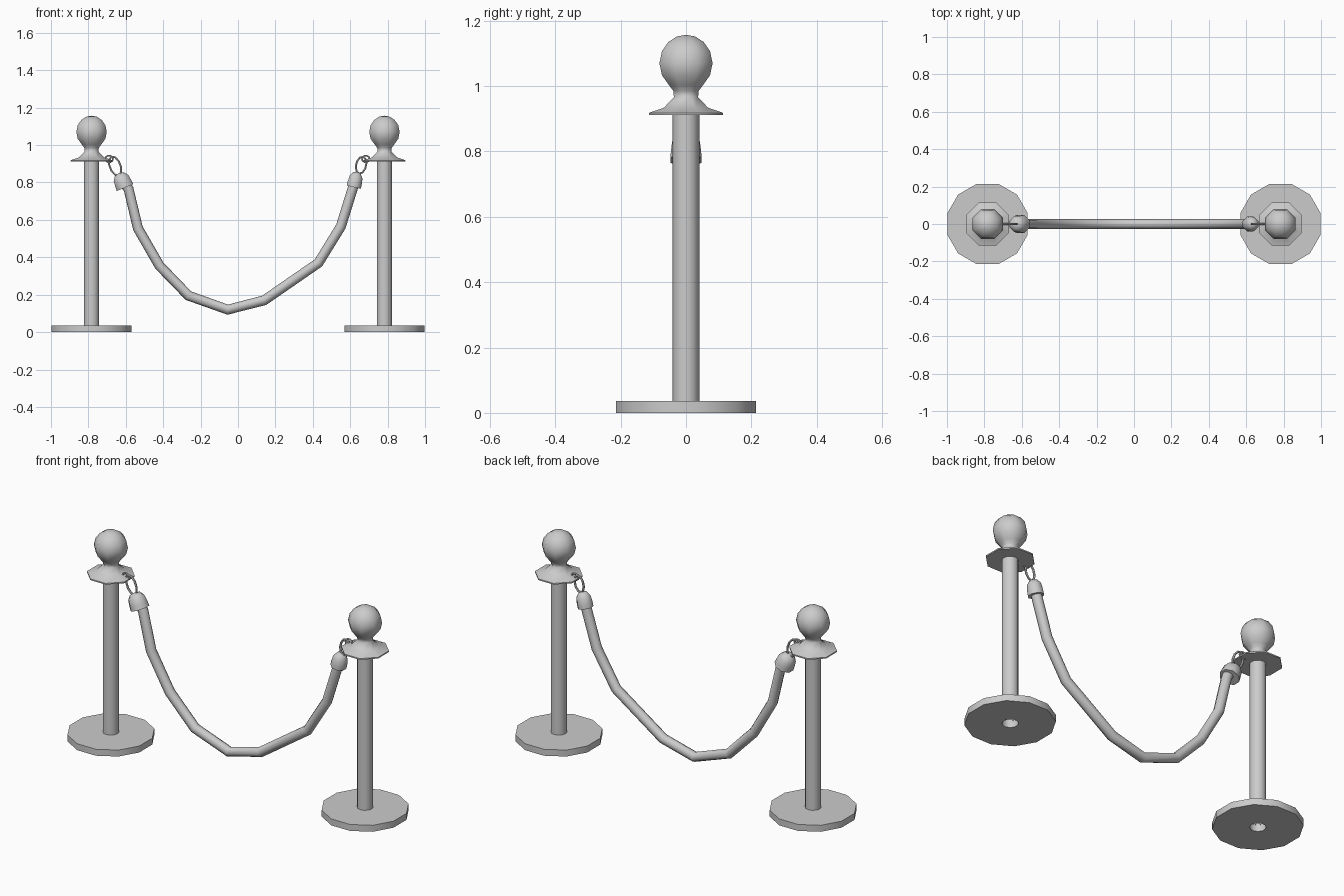
import bpy, bmesh
from math import sin, cos, pi, radians
from mathutils import Vector

if "Cube" in bpy.data.objects:
    bpy.data.objects.remove(bpy.data.objects["Cube"])


def finish(obj, angle=50):
    bpy.ops.object.select_all(action='DESELECT')
    obj.select_set(True)
    bpy.context.view_layer.objects.active = obj
    bpy.ops.object.shade_smooth_by_angle(angle=radians(angle))


def lathe(name, profile, sides, origin, axis=(0, 0, 1), turn=0.0):
    """Revolve (radius, height) points about an axis through origin."""
    bm = bmesh.new()
    rings = []
    for r, z in profile:
        if r == 0:
            rings.append([bm.verts.new((0, 0, z))] * sides)
        else:
            rings.append([bm.verts.new((r * cos(turn + 2 * pi * i / sides),
                                        r * sin(turn + 2 * pi * i / sides), z))
                          for i in range(sides)])
    for a, b in zip(rings, rings[1:]):
        for i in range(sides):
            j = (i + 1) % sides
            bm.faces.new(list(dict.fromkeys((a[i], a[j], b[j], b[i]))))
    mesh = bpy.data.meshes.new(name)
    bm.to_mesh(mesh)
    bm.free()
    obj = bpy.data.objects.new(name, mesh)
    obj.location = origin
    obj.rotation_euler = Vector(axis).to_track_quat('Z', 'Y').to_euler()
    bpy.context.collection.objects.link(obj)
    finish(obj)
    return obj


def tube(name, points, radius, cyclic=False, res=2):
    """Sweep a round section along a path."""
    curve = bpy.data.curves.new(name, 'CURVE')
    curve.dimensions = '3D'
    curve.bevel_depth = radius
    curve.bevel_resolution = res
    curve.use_fill_caps = not cyclic
    spline = curve.splines.new('POLY')
    spline.points.add(len(points) - 1)
    for p, co in zip(spline.points, points):
        p.co = (*co, 1)
    spline.use_cyclic_u = cyclic
    obj = bpy.data.objects.new(name, curve)
    bpy.context.collection.objects.link(obj)
    bpy.ops.object.select_all(action='DESELECT')
    obj.select_set(True)
    bpy.context.view_layer.objects.active = obj
    bpy.ops.object.convert(target='MESH')
    finish(bpy.context.object)


def ring(name, center, along, half_len, half_wid, radius):
    """Oval ring standing in the xz plane."""
    u = Vector(along).normalized()
    v = Vector((-u.z, 0, u.x))
    c = Vector(center)
    tube(name, [c + u * half_len * cos(2 * pi * i / 10) + v * half_wid * sin(2 * pi * i / 10)
                for i in range(10)], radius, True, 1)


# Finial: flared collar, neck and ball
ball = [(0.088 * sin(radians(a)), 1.07 + 0.087 * cos(radians(a))) for a in (140, 115, 90, 65, 42, 20)]
finial = [(0.04, 0.911), (0.123, 0.911), (0.123, 0.918), (0.073, 0.934), (0.04, 0.966),
          (0.042, 0.985)] + ball + [(0, 1.157)]

for side, x in (("left", -0.783), ("right", 0.783)):
    at = (x, 0, 0)
    # Flat base with a central hole, and the hollow post
    lathe(side + "_base", [(0.04, 0), (0.2225, 0), (0.2225, 0.036), (0.04, 0.036)],
          12, at, turn=pi / 12)
    lathe(side + "_post", [(0.041, 0.0), (0.041, 0.92)], 12, at)
    lathe(side + "_finial", finial, 8, at, turn=pi / 8)

# Sagging rope
path = [(-0.61, 0.80), (-0.585, 0.765), (-0.535, 0.555), (-0.42, 0.355), (-0.265, 0.195),
        (-0.055, 0.12), (0.14, 0.17), (0.43, 0.37), (0.55, 0.565), (0.62, 0.79)]
tube("rope", [(x, 0, z) for x, z in path], 0.027)

# End caps on the rope
lathe("left_rope_cap", [(0, 0), (0.052, 0), (0.05, 0.022), (0.046, 0.055), (0.028, 0.078), (0, 0.084)],
      8, (-0.604, 0, 0.773), (-0.38, 0, 0.9), pi / 8)
lathe("right_rope_cap", [(0, 0), (0.042, 0), (0.042, 0.02), (0.038, 0.055), (0.022, 0.078), (0, 0.084)],
      8, (0.619, 0, 0.775), (0.22, 0, 0.97), pi / 8)

# Oval links and the small eyes on the collars
ring("left_link", (-0.657, 0, 0.888), (-0.35, 0, 0.9), 0.054, 0.029, 0.006)
ring("right_link", (0.658, 0, 0.893), (0.22, 0, 0.97), 0.046, 0.027, 0.006)
ring("left_eye", (-0.689, 0, 0.926), (1, 0, 0), 0.021, 0.018, 0.005)
ring("right_eye", (0.683, 0, 0.926), (1, 0, 0), 0.021, 0.018, 0.005)
